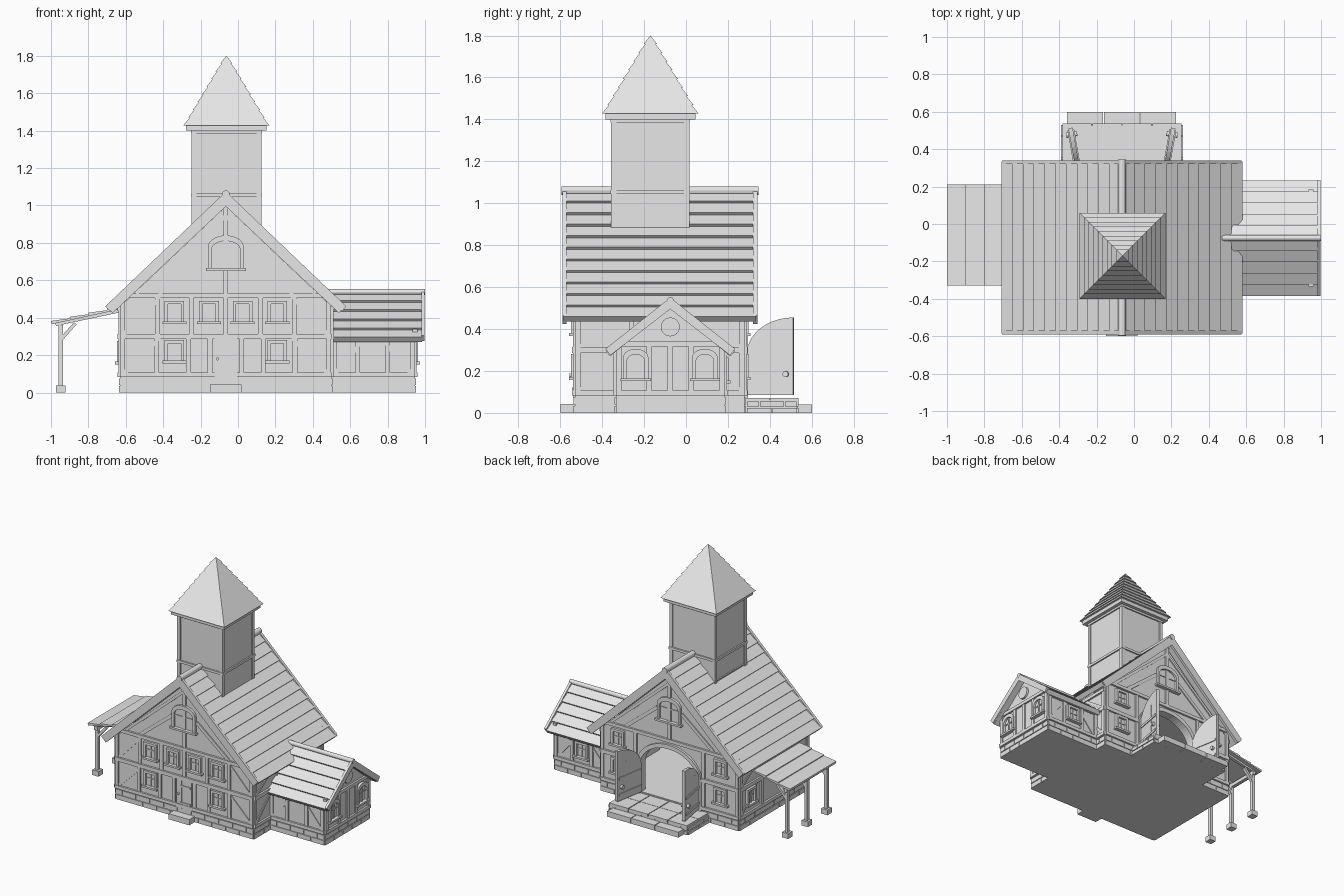
import bpy, bmesh, math
from mathutils import Matrix, Vector

cube = bpy.data.objects.get("Cube")
if cube:
    bpy.data.objects.remove(cube)

grey = bpy.data.materials.new("pale_grey")
grey.use_nodes = True
grey.diffuse_color = (0.8, 0.8, 0.8, 1)
grey.node_tree.nodes["Principled BSDF"].inputs["Base Color"].default_value = (0.8, 0.8, 0.8, 1)

MID = -0.065          # centre line of the main house
X0, X1 = -0.63, 0.5   # main house walls
Y0, Y1 = -0.53, 0.28
AX, AY0, AY1 = 0.945, -0.335, 0.185   # annex walls
AMID = (AY0 + AY1) / 2


def frame(origin, u, n):
    """Plane with u across, z up and n outward."""
    u, n = Vector(u).normalized(), Vector(n).normalized()
    m = Matrix((u, n, (0, 0, 1))).transposed().to_4x4()
    m.translation = origin
    return m


XZ = frame((0, 0, 0), (1, 0, 0), (0, 1, 0))
YZ = frame((0, 0, 0), (0, 1, 0), (1, 0, 0))
FRONT = frame((0, Y0, 0), (1, 0, 0), (0, -1, 0))
BACK = frame((0, Y1, 0), (1, 0, 0), (0, 1, 0))
LEFT = frame((X0, 0, 0), (0, 1, 0), (-1, 0, 0))
RIGHT = frame((X1, 0, 0), (0, 1, 0), (1, 0, 0))
A_END = frame((AX, 0, 0), (0, 1, 0), (1, 0, 0))
A_FRONT = frame((0, AY0, 0), (1, 0, 0), (0, -1, 0))
A_BACK = frame((0, AY1, 0), (1, 0, 0), (0, 1, 0))
parts = {}


def mesh(name):
    return parts.setdefault(name, bmesh.new())


def prism(name, f, pts, d0, d1):
    """Extrude a polygon of (u, z) points from depth d0 to d1."""
    bm = mesh(name)
    a = [bm.verts.new(f @ Vector((u, d0, z))) for u, z in pts]
    b = [bm.verts.new(f @ Vector((u, d1, z))) for u, z in pts]
    bm.faces.new(a)
    bm.faces.new(b[::-1])
    for i in range(len(a)):
        j = (i + 1) % len(a)
        bm.faces.new((a[i], b[i], b[j], a[j]))


def rect(name, f, u0, u1, z0, z1, d0, d1):
    prism(name, f, [(u0, z0), (u1, z0), (u1, z1), (u0, z1)], d0, d1)


def bar(name, f, a, b, w=0.025, d=0.01):
    a, b = Vector(a), Vector(b)
    s = (b - a).normalized().orthogonal() * w / 2
    prism(name, f, [a + s, b + s, b - s, a - s], -0.012, d)


def arch(u, half, z0, spring, rise, n=14):
    top = [(u - half * math.cos(math.pi * i / n), spring + rise * math.sin(math.pi * i / n))
           for i in range(n + 1)]
    return [(u - half, z0)] + top + [(u + half, z0)]


def window(f, u, z, w=0.105, h=0.11, rise=0.0, n=14):
    """Frame, glazing bars and sill; z is the sill height."""
    half, top = w / 2, z + h - rise
    outer = arch(u, half, z, top, rise, n)
    inner = arch(u, half - 0.018, z, top - 0.018, rise * 0.8, n)
    prism("window_frames", f, outer + inner[::-1], -0.01, 0.018)
    prism("window_panes", f, inner, -0.01, 0.003)
    bar("window_bars", f, (u, z), (u, z + h - 0.02), 0.008, 0.009)
    bar("window_bars", f, (u - half + 0.01, z + h * 0.5), (u + half - 0.01, z + h * 0.5), 0.008, 0.009)
    rect("window_sills", f, u - half - 0.012, u + half + 0.012, z - 0.014, z, -0.01, 0.028)


def bricks(f, u0, u1, top=0.08):
    """Two staggered brick courses along a wall foot."""
    n = max(2, round((u1 - u0) / 0.11))
    step, h = (u1 - u0) / n, top / 2
    for row in range(2):
        cuts = [u0] + [u0 + (i + 0.5 * row) * step for i in range(1 - row, n)] + [u1]
        for a, b in zip(cuts, cuts[1:]):
            rect("foundation_bricks", f, a + 0.002, b - 0.002, row * h, row * h + h - 0.006, -0.03, 0.006)


def shingles(name, f, ridge, eave, rows, d0, d1, thick=0.02, lip=0.014):
    """Roof side with a sawtooth profile, one tooth for each board row."""
    r, e = Vector(ridge), Vector(eave)
    n = (e - r).normalized().orthogonal()
    n *= math.copysign(1, n.y)
    pts = []
    for i in range(rows):
        pts += [r.lerp(e, i / rows), r.lerp(e, (i + 1) / rows) + n * lip]
    prism(name, f, pts + [e - n * thick, r - n * thick], d0, d1)


def rod(name, a, b, r, n=12):
    a, b = Vector(a), Vector(b)
    m = Matrix.Translation((a + b) / 2) @ (b - a).to_track_quat("Z", "Y").to_matrix().to_4x4()
    bmesh.ops.create_cone(mesh(name), cap_ends=True, segments=n, radius1=r, radius2=r,
                          depth=(b - a).length, matrix=m)


def frame_wall(f, u0, u1, z0, z1, posts=(), braces=True):
    """Timber framing: sill, head, posts and corner braces."""
    for z in (z0 + 0.012, z1 - 0.012):
        bar("timber_beams", f, (u0, z), (u1, z), 0.024, 0.014)
    for u in (u0 + 0.014, *posts, u1 - 0.014):
        bar("timber_posts", f, (u, z0), (u, z1))
    if braces:
        reach = min(0.19, (u1 - u0) / 3)
        for u, s in ((u0 + 0.02, 1), (u1 - 0.02, -1)):
            bar("timber_braces", f, (u, z0 + 0.02), (u + s * reach, z1 - 0.02), 0.02, 0.006)


# Main house walls, hollow inside, with an arched opening at the back
EAVE, TOP = 0.46, 0.995
shell = [(X0, EAVE), (MID, TOP), (X1, EAVE)]
prism("front_wall", FRONT, [(X0, 0.07)] + shell + [(X1, 0.07)], -0.04, 0)
door_arch = arch(MID, 0.235, 0.07, 0.28, 0.18, 24)
prism("back_wall", BACK, [(X0, 0.07)] + shell + [(X1, 0.07)] + door_arch[::-1], -0.04, 0)
for f in (LEFT, RIGHT):
    rect("side_walls", f, Y0 + 0.01, Y1 - 0.01, 0.07, EAVE, -0.04, 0)
rect("ceiling", XZ, X0 + 0.07, X1 - 0.07, 0.5, 0.52, Y0 + 0.01, Y1 - 0.01)
rect("foundation", XZ, X0, X1, 0, 0.078, Y0, Y1)
for f in (FRONT, BACK):
    bricks(f, X0, X1)
for f in (LEFT, RIGHT):
    bricks(f, Y0, Y1)

# Timber framing of the two long storeys
LOW, BELT, HEAD = 0.082, 0.31, 0.53
mirror = lambda us: [v for u in us for v in (MID - u, MID + u)]
frame_wall(FRONT, X0, X1, LOW, BELT, mirror((0.085, 0.2, 0.37)))
frame_wall(FRONT, X0, X1, BELT - 0.02, HEAD, mirror((0, 0.185, 0.365)))
for s in (-1, 1):
    a, b = sorted((MID + s * 0.265, MID + s * 0.565))
    frame_wall(BACK, a, b, LOW, BELT, braces=False)
    frame_wall(BACK, a, b, BELT - 0.02, HEAD, braces=False)
bar("timber_beams", BACK, (X0, HEAD - 0.012), (X1, HEAD - 0.012), 0.024, 0.014)
for f in (LEFT, RIGHT):
    frame_wall(f, Y0, Y1, LOW, BELT, (-0.26, 0.02))
    frame_wall(f, Y0, Y1, BELT - 0.02, EAVE, (-0.26, 0.02))
for y in (-0.4, 0.15):
    window(LEFT, y, 0.165)

# Gables: king post, struts, arched window and bargeboards
for f in (FRONT, BACK):
    bar("timber_posts", f, (MID, HEAD), (MID, TOP))
    window(f, MID, 0.665, 0.19, 0.175, 0.06)
    for s in (-1, 1):
        bar("gable_struts", f, (MID + s * 0.1, 0.74), (MID + s * 0.36, HEAD), 0.025, 0.008)
        bar("gable_struts", f, (MID, TOP - 0.05), (MID + s * 0.48, HEAD), 0.02, 0.008)
        prism("bargeboards", f, [(MID, 1.075), (MID + s * 0.64, 0.465), (MID + s * 0.605, 0.425),
                                 (MID, 0.995)], 0.04, 0.06)

# Front windows and back windows
for u in mirror((0.09, 0.275)):
    window(FRONT, u, 0.38)
for u in mirror((0.275,)):
    window(FRONT, u, 0.17)
for u in mirror((0.42,)):
    window(BACK, u, 0.17)
    window(BACK, u, 0.38)

# Front door with straps, handle and step
rect("front_door", FRONT, MID - 0.06, MID + 0.06, 0.07, 0.285, -0.01, 0.008)
for z in (0.115, 0.24):
    bar("door_straps", FRONT, (MID - 0.03, z), (MID + 0.055, z), 0.014, 0.014)
for u in (-0.02, 0.02):
    bar("door_straps", FRONT, (MID + u, 0.075), (MID + u, 0.28), 0.004, 0.01)
rod("door_handles", (MID - 0.045, Y0, 0.18), (MID - 0.045, Y0 - 0.025, 0.18), 0.008)
rect("front_step", XZ, MID - 0.085, MID + 0.085, 0, 0.042, -0.598, Y0)

# Back doorway trim and two open leaves
prism("doorway_trim", BACK, arch(MID, 0.265, 0.07, 0.28, 0.21, 24) + door_arch[::-1], -0.05, 0.016)
for s in (-1, 1):
    leaf = frame((MID + s * 0.235, Y1 + 0.012, 0), (s * 0.18, 1, 0), (s, -0.18, 0))
    half = arch(0.225, 0.225, 0.085, 0.28, 0.175, 20)[:12]
    prism("barn_doors", leaf, half + [(0.225, 0.085)], -0.012, 0.012)
    for z in (0.13, 0.25):
        rect("door_straps", leaf, 0, 0.215, z - 0.009, z + 0.009, -0.018, 0.018)
    for u in (0.075, 0.15):
        rect("door_straps", leaf, u - 0.002, u + 0.002, 0.09, 0.36, -0.014, 0.014)
    rod("door_handles", leaf @ Vector((0.19, -0.03, 0.185)), leaf @ Vector((0.19, 0.03, 0.185)), 0.014)

# Paved back platform and step
PX0, PX1, PY = -0.385, 0.257, 0.53
rect("back_platform", XZ, PX0 + 0.004, PX1 - 0.004, 0, 0.062, Y1 - 0.01, PY - 0.004)
bricks(frame((0, PY, 0), (1, 0, 0), (0, 1, 0)), PX0, PX1, 0.06)
for x, s in ((PX0, -1), (PX1, 1)):
    bricks(frame((x, 0, 0), (0, 1, 0), (s, 0, 0)), Y1 + 0.01, PY, 0.06)
w = (PX1 - PX0) / 4
for i in range(4):
    for a, b in ((Y1, 0.4), (0.4, PY + 0.006)):
        rect("paving", XZ, PX0 + i * w + 0.003, PX0 + (i + 1) * w - 0.003, 0.05, 0.07, a + 0.003, b)
for i in range(3):
    x = -0.36 + i * 0.196
    rect("back_step", XZ, x + 0.003, x + 0.193, 0, 0.04, PY, 0.6)

# Main roof with ridge pole
for s in (-1, 1):
    shingles("main_roof", XZ, (MID, 1.055), (MID + s * 0.635, 0.45), 11, -0.585, 0.335)
rod("ridge_poles", (MID, -0.595, 1.06), (MID, 0.345, 1.06), 0.021)

# Annex with gable end, bricks, timber and windows
AE, AT = 0.3, 0.51
prism("annex_walls", YZ, [(AY0, 0), (AY1, 0), (AY1, AE), (AMID, AT), (AY0, AE)], X1 - 0.05, AX)
bricks(A_END, AY0, AY1)
frame_wall(A_END, AY0, AY1, LOW, 0.34, (AMID - 0.1, AMID, AMID + 0.1), False)
for f in (A_FRONT, A_BACK):
    bricks(f, X1, AX)
frame_wall(A_FRONT, X1, AX, LOW, AE, (0.64, 0.8))
frame_wall(A_BACK, X1, AX, LOW, AE, (0.64, 0.8))
window(A_BACK, 0.72, 0.155)
for s in (-1, 1):
    window(A_END, AMID + s * 0.165, 0.165, 0.12, 0.14, 0.04)
    shingles("annex_roof", YZ, (AMID, 0.53), (AMID + s * 0.3, 0.285), 5, 0.4, 0.985)
    prism("bargeboards", A_END, [(AMID, 0.55), (AMID + s * 0.31, 0.305), (AMID + s * 0.285, 0.275),
                                 (AMID, 0.495)], 0.035, 0.053)
rod("ridge_poles", (0.47, AMID, 0.537), (1, AMID, 0.537), 0.016)
rod("round_window", (AX - 0.02, AMID, 0.41), (AX + 0.016, AMID, 0.41), 0.045, 24)

# Lean-to on posts
LY0, LY1 = -0.33, 0.21
shingles("lean_to_roof", XZ, (-0.6, 0.462), (-0.998, 0.375), 4, LY0, LY1, 0.01, 0.008)
rect("lean_to_beam", XZ, -0.96, -0.935, 0.335, 0.362, LY0 + 0.02, LY1 - 0.02)
for y in (LY0 + 0.04, (LY0 + LY1) / 2, LY1 - 0.04):
    at = frame((0, y, 0), (1, 0, 0), (0, 1, 0))
    rect("lean_to_posts", at, -0.959, -0.936, 0.03, 0.35, -0.012, 0.012)
    rect("post_bases", at, -0.973, -0.922, 0, 0.038, -0.026, 0.026)
    bar("lean_to_braces", at, (-0.945, 0.285), (-0.87, 0.37), 0.018, 0.012)
    bar("lean_to_braces", at, (-0.975, 0.365), (X0, 0.438), 0.018, 0.012)

# Tower with corner posts, belts and stepped pyramid roof
TX, TY, TH = MID + 0.003, -0.17, 0.18


def slab(name, half, z0, z1):
    rect(name, XZ, TX - half, TX + half, z0, z1, TY - half, TY + half)


slab("tower_walls", TH, 0.86, 1.41)
for sx in (-1, 1):
    for sy in (-1, 1):
        x, y = TX + sx * (TH - 0.006), TY + sy * (TH - 0.006)
        rect("tower_posts", XZ, x - 0.013, x + 0.013, 0.885, 1.4, y - 0.013, y + 0.013)
slab("tower_belts", TH + 0.01, 1.045, 1.063)
slab("tower_belts", TH + 0.01, 1.385, 1.4)
slab("tower_cornice", TH + 0.035, 1.4, 1.428)
ROWS, BASE, TIP = 9, 1.428, 1.8
for i in range(ROWS):
    h = (TIP - BASE) / ROWS
    low = 0.222 * (1 - i / ROWS) + 0.008
    high = 0.222 * (1 - (i + 1) / ROWS)
    m = Matrix.Translation((TX, TY, BASE + (i + 0.5) * h)) @ Matrix.Rotation(math.pi / 4, 4, "Z")
    bmesh.ops.create_cone(mesh("tower_roof"), cap_ends=True, segments=4, radius1=low * math.sqrt(2),
                          radius2=high * math.sqrt(2), depth=h, matrix=m)

# Turn every part into an object
for name, bm in parts.items():
    bmesh.ops.recalc_face_normals(bm, faces=bm.faces)
    data = bpy.data.meshes.new(name)
    bm.to_mesh(data)
    bm.free()
    data.materials.append(grey)
    bpy.context.collection.objects.link(bpy.data.objects.new(name, data))
